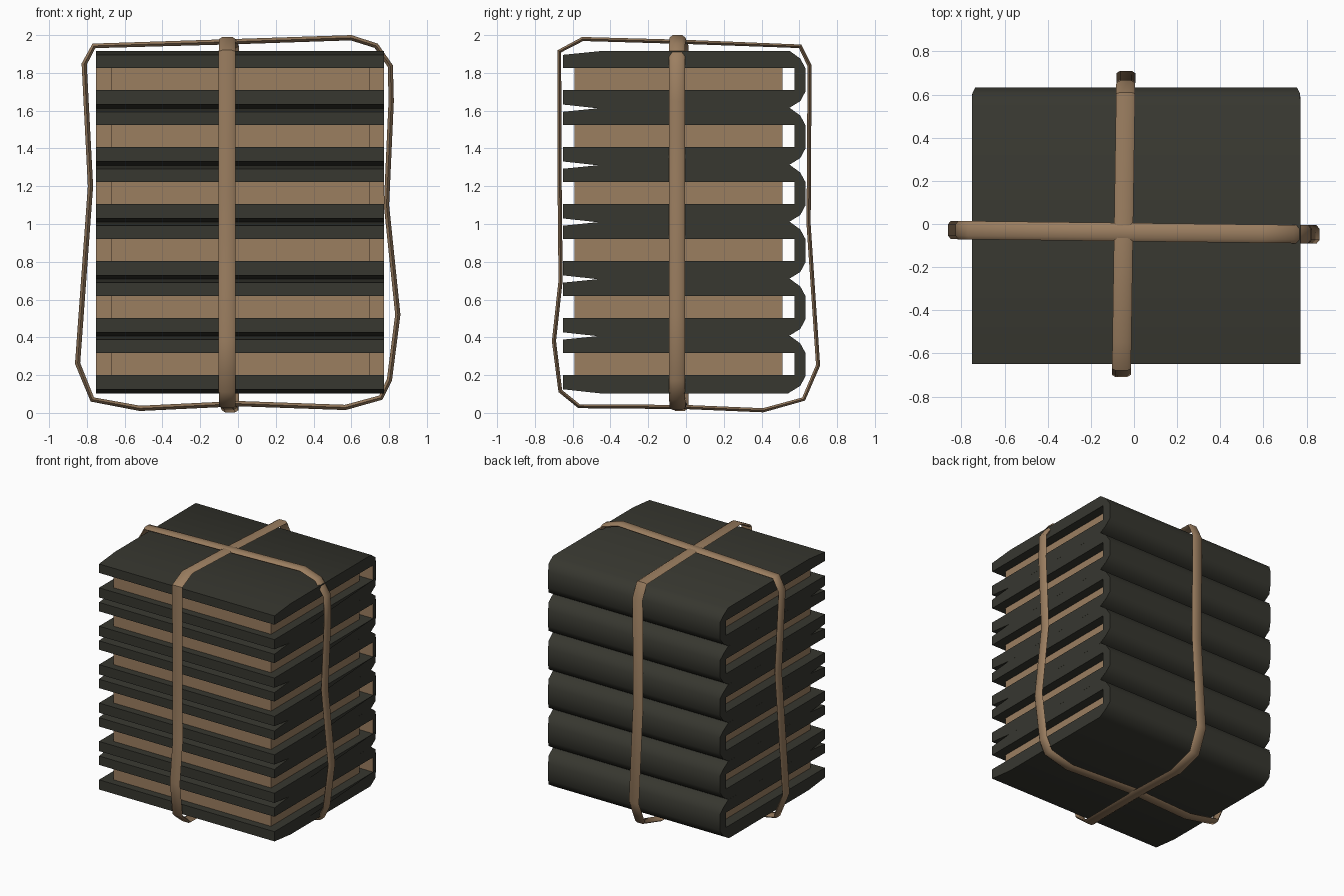
import bpy, bmesh, math
from mathutils import Vector

if "Cube" in bpy.data.objects:
    bpy.data.objects.remove(bpy.data.objects["Cube"])


def material(name, rgb):
    m = bpy.data.materials.new(name)
    m.diffuse_color = (*rgb, 1)
    m.use_nodes = True
    m.node_tree.nodes["Principled BSDF"].inputs["Base Color"].default_value = m.diffuse_color
    return m


DARK = material("dark cover", (0.038, 0.038, 0.029))
TAN = material("tan paper and cord", (0.33, 0.21, 0.118))


def finish(bm, name, mats, angle):
    bmesh.ops.recalc_face_normals(bm, faces=bm.faces)
    me = bpy.data.meshes.new(name)
    bm.to_mesh(me)
    bm.free()
    for m in mats:
        me.materials.append(m)
    ob = bpy.data.objects.new(name, me)
    bpy.context.collection.objects.link(ob)
    bpy.ops.object.select_all(action='DESELECT')
    ob.select_set(True)
    bpy.context.view_layer.objects.active = ob
    bpy.ops.object.shade_smooth_by_angle(angle=math.radians(angle))
    return ob


# Folded cover: C-shaped side profile (y, z), spine at the back
COVER = [(-0.65, 0.022), (-0.45, 0), (0.54, 0), (0.605, 0.04), (0.632, 0.09),
         (0.632, 0.215), (0.605, 0.265), (0.55, 0.305), (-0.45, 0.305), (-0.65, 0.285),
         (-0.65, 0.215), (0.575, 0.215), (0.575, 0.098), (-0.65, 0.098)]


def cover(name, z0):
    bm = bmesh.new()
    a, b = [[bm.verts.new((x * (1 - 0.02 * max(0, (y - 0.6) / 0.03)), y, z + z0))
             for y, z in COVER] for x in (-0.752, 0.772)]
    n = len(COVER)
    bm.faces.new(a)
    bm.faces.new(b[::-1])
    for i in range(n):
        j = (i + 1) % n
        f = bm.faces.new((a[i], a[j], b[j], b[i]))
        f.material_index = 1 if i == 11 else 0   # paper lining inside the spine
    finish(bm, name, [DARK, TAN], 40)


# Page block, slightly smaller than the cover
def pages(name, z0):
    bm = bmesh.new()
    bmesh.ops.create_cube(bm, size=1)
    for v in bm.verts:
        v.co = Vector((0.015 + v.co.x * 1.37, -0.04 + v.co.y * 1.1, z0 + 0.1565 + v.co.z * 0.125))
    finish(bm, name, [TAN], 30)


for k in range(6):
    z = 0.103 + k * 0.3015
    cover(f"book_cover_{k + 1}", z)
    pages(f"book_pages_{k + 1}", z)


# Flattened cord loop: outline points (u, z), drawn inwards, six-sided section
def cord(name, pts, place, width, thick):
    bm = bmesh.new()
    rings = []
    n = len(pts)
    for i in range(n):
        p, q, r = (Vector(pts[k % n]) for k in (i - 1, i, i + 1))
        d = ((q - p).normalized() + (r - q).normalized()).normalized()
        inward = Vector((d.y, -d.x))             # loops run clockwise
        ring = []
        for w, t in ((-0.5, 0.5), (-0.3, 0), (0.3, 0), (0.5, 0.5), (0.3, 1), (-0.3, 1)):
            c = q + inward * t * thick
            ring.append(bm.verts.new(place(c.x, c.y, w * width)))
        rings.append(ring)
    for i in range(n):
        a, b = rings[i], rings[(i + 1) % n]
        for s in range(6):
            e = (s + 1) % 6
            bm.faces.new((a[s], a[e], b[e], b[s]))
    finish(bm, name, [TAN], 50)


SIDE_LOOP = [(-0.77, 1.955), (0, 1.98), (0.6, 2.0), (0.74, 1.955), (0.82, 1.84), (0.825, 1.65),
             (0.80, 1.1), (0.86, 0.52), (0.815, 0.17), (0.765, 0.07), (0.57, 0.015), (0, 0.035),
             (-0.52, 0.01), (-0.78, 0.06), (-0.863, 0.26), (-0.795, 1.2), (-0.828, 1.85)]
FRONT_LOOP = [(-0.68, 1.92), (-0.55, 1.99), (0, 1.975), (0.61, 1.95), (0.665, 1.84), (0.66, 1.0),
              (0.71, 0.25), (0.63, 0.065), (0.41, 0.003), (0, 0.02), (-0.57, 0.025),
              (-0.675, 0.11), (-0.71, 0.38), (-0.675, 0.7), (-0.68, 1.2)]

# Cord around the sides, and cord from front to back
cord("side_to_side_cord", SIDE_LOOP, lambda u, z, w: (u, -0.038 - 0.012 * u + w, z), 0.085, 0.028)
cord("front_to_back_cord", FRONT_LOOP, lambda u, z, w: (-0.048 + 0.015 * u + w, u, z), 0.088, 0.022)
